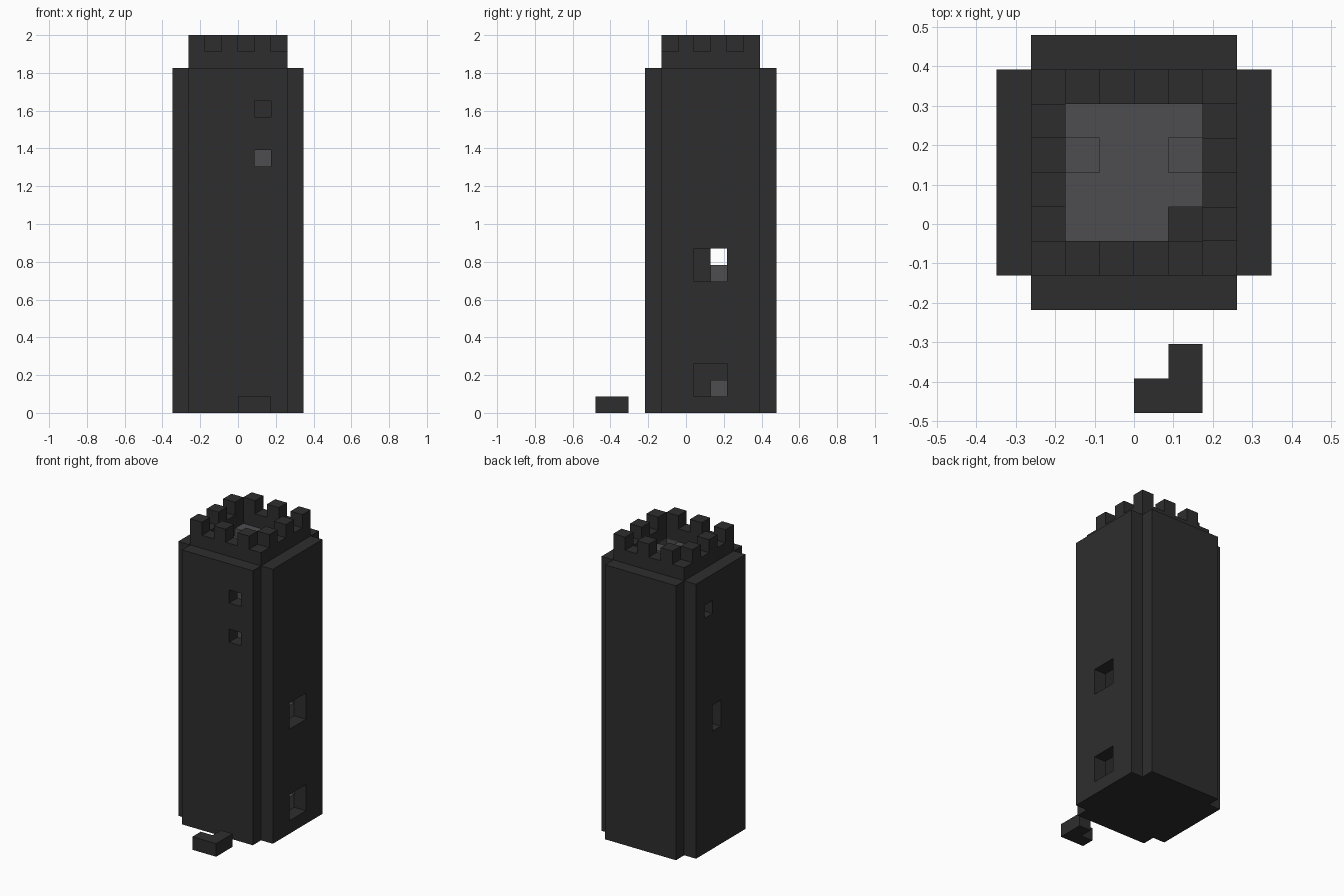
import bpy
import bmesh
from mathutils import Matrix, Vector

cube = bpy.data.objects.get("Cube")
if cube:
    bpy.data.objects.remove(cube, do_unlink=True)

U = 2 / 23                          # side of one block
ORIGIN = Vector((-4, -2.5, 0))      # tower corner, in blocks


def material(name, color):
    mat = bpy.data.materials.new(name)
    mat.use_nodes = True
    mat.diffuse_color = color
    mat.node_tree.nodes["Principled BSDF"].inputs["Base Color"].default_value = color
    return mat


dark = material("dark stone", (0.027, 0.027, 0.027, 1))
grey = material("grey stone", (0.076, 0.074, 0.083, 1))


def blocks(name, mat, *boxes):
    """One object from boxes, each given as low and high corner in blocks."""
    bm = bmesh.new()
    for low, high in boxes:
        low, high = Vector(low) + ORIGIN, Vector(high) + ORIGIN
        place = Matrix.Translation((low + high) / 2 * U)
        size = Matrix.Diagonal((*((high - low) * U), 1))
        bmesh.ops.create_cube(bm, size=1, matrix=place @ size)
    mesh = bpy.data.meshes.new(name)
    bm.to_mesh(mesh)
    bm.free()
    mesh.materials.append(mat)
    obj = bpy.data.objects.new(name, mesh)
    bpy.context.collection.objects.link(obj)
    return obj


def cell(i, j, k):
    return (i, j, k), (i + 1, j + 1, k + 1)


def cut(target, *boxes):
    """Cut openings out of a part with a hidden cutter."""
    cutter = blocks(target.name + "_cutter", target.data.materials[0], *boxes)
    cutter.hide_render = True
    cutter.hide_viewport = True
    cutter.display_type = 'WIRE'
    mod = target.modifiers.new("openings", 'BOOLEAN')
    mod.operation = 'DIFFERENCE'
    mod.solver = 'EXACT'
    mod.object = cutter


# Outer walls, one block thick, leaving the corners notched
front = blocks("front_wall", dark, ((1, 0, 0), (7, 1, 21)))
back = blocks("back_wall", dark, ((1, 7, 0), (7, 8, 21)))
right = blocks("right_wall", dark, ((0, 1, 0), (1, 7, 21)))
left = blocks("left_wall", dark, ((7, 1, 0), (8, 7, 21)))

# Windows
cut(front, ((5, -0.5, 15), (6, 1.5, 16)), ((5, -0.5, 18), (6, 1.5, 19)))
cut(left, ((6.5, 3, 1), (8.5, 5, 3)), ((6.5, 3, 8), (8.5, 5, 10)))
cut(right, ((-0.5, 4, 9), (1.5, 5, 11)), ((-0.5, 5, 18), (1.5, 6, 19)))

# Ground floor and roof deck with hatches
blocks("ground_floor", dark, ((1, 1, 0), (7, 7, 1)))
deck = blocks("roof_deck", grey, ((1, 1, 20), (7, 7, 21)))
cut(deck, *[((i, j, 19.5), (i + 1, j + 1, 21.5)) for i, j in ((2, 4), (5, 4), (5, 2))])

# Stair steps inside
steps = [(6, 4, 1), (6, 4, 8), (5, 1, 15), (4, 2, 17), (2, 4, 19), (5, 4, 19)]
blocks("stair_steps", grey, *[cell(*s) for s in steps])

# Parapet ring with alternating merlons
blocks("parapet", dark,
       ((1, 1, 21), (7, 2, 22)), ((1, 6, 21), (7, 7, 22)),
       ((1, 2, 21), (2, 6, 22)), ((6, 2, 21), (7, 6, 22)))
rim = [(i, j) for i in range(1, 7) for j in range(1, 7) if {i, j} & {1, 6}]
blocks("merlons", dark, *[cell(i, j, 22) for i, j in rim if (i + j) % 2 == 0])

# Loose stone in front of the tower
blocks("loose_stone", dark, ((4, -3, 0), (6, -2, 1)), cell(5, -2, 0))
